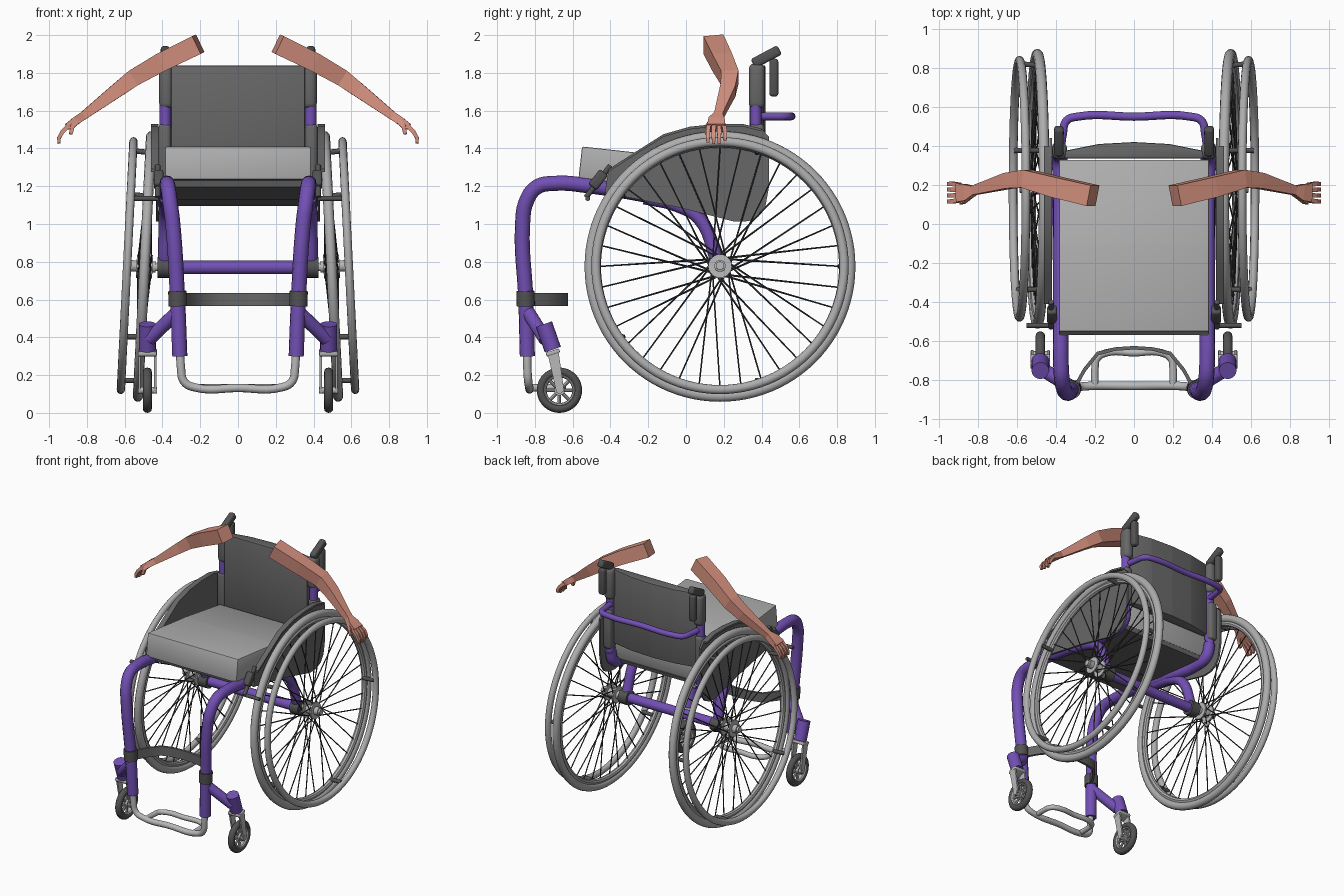
import bpy, bmesh, math
from mathutils import Vector, Matrix

if "Cube" in bpy.data.objects:
    bpy.data.objects.remove(bpy.data.objects["Cube"])


def material(name, r, g, b):
    m = bpy.data.materials.new(name)
    m.diffuse_color = (r, g, b, 1)
    m.use_nodes = True
    m.node_tree.nodes["Principled BSDF"].inputs["Base Color"].default_value = m.diffuse_color
    return m


PURPLE = material("purple paint", 0.17, 0.08, 0.46)
LIGHT = material("light grey", 0.42, 0.42, 0.42)
METAL = material("metal grey", 0.48, 0.48, 0.48)
DARK = material("dark grey", 0.135, 0.135, 0.135)
COAL = material("charcoal", 0.085, 0.085, 0.085)
SPOKE = material("spoke grey", 0.05, 0.05, 0.05)
SKIN = material("skin", 0.66, 0.28, 0.21)


def shade(ob, mat, smooth=True):
    ob.data.materials.clear()
    ob.data.materials.append(mat)
    bpy.ops.object.select_all(action='DESELECT')
    ob.select_set(True)
    bpy.context.view_layer.objects.active = ob
    if smooth:
        bpy.ops.object.shade_smooth_by_angle(angle=math.radians(40))


def finish(name, bm, mat, smooth=True, matrix=None):
    if matrix:
        bm.transform(matrix)
    bmesh.ops.recalc_face_normals(bm, faces=bm.faces)
    me = bpy.data.meshes.new(name)
    bm.to_mesh(me)
    bm.free()
    ob = bpy.data.objects.new(name, me)
    bpy.context.collection.objects.link(ob)
    shade(ob, mat, smooth)


def tube(name, pts, r, mat, flat=1.0):
    """Round tube along a smooth path."""
    cu = bpy.data.curves.new(name, 'CURVE')
    cu.dimensions = '3D'
    cu.bevel_depth, cu.bevel_resolution, cu.use_fill_caps = r, 4, True
    cu.resolution_u = 6
    sp = cu.splines.new('BEZIER')
    sp.bezier_points.add(len(pts) - 1)
    for bp, p in zip(sp.bezier_points, pts):
        bp.co = p
        bp.handle_left_type = bp.handle_right_type = 'AUTO'
    ob = bpy.data.objects.new(name, cu)
    bpy.context.collection.objects.link(ob)
    bpy.ops.object.select_all(action='DESELECT')
    ob.select_set(True)
    bpy.context.view_layer.objects.active = ob
    bpy.ops.object.convert(target='MESH')
    shade(bpy.context.view_layer.objects.active, mat)


def add_rod(bm, p, q, r, segs=16, r2=None):
    p, q = Vector(p), Vector(q)
    m = Matrix.Translation((p + q) / 2) @ (q - p).to_track_quat('Z', 'Y').to_matrix().to_4x4()
    bmesh.ops.create_cone(bm, cap_ends=True, segments=segs, radius1=r, radius2=r2 or r,
                          depth=(q - p).length, matrix=m)


def rod(name, p, q, r, mat, matrix=None, segs=20):
    bm = bmesh.new()
    add_rod(bm, p, q, r, segs)
    finish(name, bm, mat, True, matrix)


def block(name, c, size, mat, tilt=0, bevel=0.012):
    """Bevelled box, tilted about x in degrees."""
    bm = bmesh.new()
    bmesh.ops.create_cube(bm, size=1, matrix=Matrix.Diagonal((*size, 1)))
    bmesh.ops.bevel(bm, geom=bm.edges[:], offset=bevel, segments=3, affect='EDGES', profile=0.5)
    finish(name, bm, mat, True, Matrix.Translation(c) @ Matrix.Rotation(math.radians(tilt), 4, 'X'))


def prism(name, outline, depth, mat, bevel=0):
    """Extrude a 3D outline by the depth vector."""
    bm = bmesh.new()
    f = bm.faces.new([bm.verts.new(p) for p in outline])
    top = bmesh.ops.extrude_face_region(bm, geom=[f])['geom']
    bmesh.ops.translate(bm, vec=depth, verts=[v for v in top if isinstance(v, bmesh.types.BMVert)])
    if bevel:
        bmesh.ops.bevel(bm, geom=bm.edges[:], offset=bevel, segments=2, affect='EDGES', profile=0.5)
    finish(name, bm, mat)


def ring(name, radius, rx, rr, mat, matrix, x=0.0, steps=72, n=12):
    """Torus about the x axis with an oval section."""
    bm = bmesh.new()
    vs = [bm.verts.new((x + rx * math.cos(a), 0, radius + rr * math.sin(a)))
          for a in (i * math.tau / n for i in range(n))]
    es = [bm.edges.new((vs[i], vs[i - 1])) for i in range(n)]
    bmesh.ops.spin(bm, geom=vs + es, axis=(1, 0, 0), cent=(0, 0, 0), angle=math.tau, steps=steps)
    bmesh.ops.remove_doubles(bm, verts=bm.verts, dist=1e-5)
    finish(name, bm, mat, True, matrix)


def limb(bm, secs):
    """Four-sided loft through (centre, half width, half height) sections."""
    cs = [Vector(c) for c, _, _ in secs]
    loops = []
    for i, (c, w, h) in enumerate(secs):
        d = (cs[min(i + 1, len(cs) - 1)] - cs[max(i - 1, 0)]).normalized()
        y = Vector((0, 1, 0))
        y = (y - d * y.dot(d)).normalized()
        u = d.cross(y)
        loops.append([bm.verts.new(cs[i] + y * w * a + u * h * b)
                      for a, b in ((-1, -1), (1, -1), (1, 1), (-1, 1))])
    for A, B in zip(loops, loops[1:]):
        for k in range(4):
            bm.faces.new((A[k - 1], A[k], B[k], B[k - 1]))
    bm.faces.new(loops[0])
    bm.faces.new(loops[-1])


def polar(r, a, x):
    return (x, r * math.cos(a), r * math.sin(a))


# Seat cushion, sling and curved backrest
prism("seat_cushion", [(-0.385, y, z) for y, z in ((-.57, 1.235), (-.55, 1.41), (-.1, 1.36), (.33, 1.295), (.31, 1.125))],
      (0.77, 0, 0), LIGHT, 0.008)
prism("seat_sling", [(-0.36, y, z) for y, z in ((-.53, 1.23), (.31, 1.125), (.3, 1.095), (-.1, 1.13), (-.52, 1.195))],
      (0.72, 0, 0), DARK)
prism("backrest", [(-.355, .335, 1.27), (.355, .335, 1.27), (.355, .375, 1.27), (.18, .41, 1.27), (0, .42, 1.27),
                   (-.18, .41, 1.27), (-.355, .375, 1.27)], (0, 0, 0.57), DARK, 0.008)

# Cross parts: axle bar, rear push bar, calf strap, footrest
rod("axle_crossbar", (-.37, .17, .77), (.37, .17, .77), .036, PURPLE)
tube("rear_push_bar", [(-.375, .38, 1.57), (-.365, .46, 1.57), (-.345, .53, 1.57), (-.29, .55, 1.57), (0, .55, 1.57),
                       (.29, .55, 1.57), (.345, .53, 1.57), (.365, .46, 1.57), (.375, .38, 1.57)], .021, PURPLE)
strap = [(-.31, -.83), (-.26, -.74), (-.19, -.655), (-.1, -.632), (0, -.625), (.1, -.632), (.19, -.655), (.26, -.74), (.31, -.83)]
prism("calf_strap", [(x, y, .565) for x, y in strap] + [(x * .96, y - .018, .565) for x, y in reversed(strap)],
      (0, 0, .07), DARK)
tube("footrest_frame", [(-.305, -.84, .36), (-.302, -.84, .24), (-.285, -.835, .165), (-.23, -.83, .135), (0, -.83, .132),
                        (.23, -.83, .135), (.285, -.835, .165), (.302, -.84, .24), (.305, -.84, .36)], .022, METAL)
tube("footrest_loop", [(-.2, -.83, .133), (-.2, -.74, .133), (-.19, -.69, .133), (-.14, -.66, .133), (0, -.66, .133),
                       (.14, -.66, .133), (.19, -.69, .133), (.2, -.74, .133), (.2, -.83, .133)], .019, METAL)

guard_top = [(-.41, 1.29), (-.27, 1.38), (-.12, 1.475), (.02, 1.515), (.16, 1.53), (.3, 1.53), (.4, 1.505)]
guard_low = [(.44, 1.46), (.44, 1.2), (.42, 1.09), (.385, 1.04), (.33, 1.015), (.26, 1.012), (-.05, 1.09), (-.43, 1.165)]

for s, side in ((-1, "left"), (1, "right")):
    P = lambda *pts: [(s * x, y, z) for x, y, z in pts]

    # Frame side: front leg bending into the seat rail, strut, back post
    tube(side + "_frame_tube", P((.308, -.84, .3), (.32, -.848, .6), (.345, -.865, 1.0), (.36, -.845, 1.12), (.37, -.79, 1.195),
                                 (.375, -.7, 1.215), (.375, -.5, 1.2), (.375, -.1, 1.135), (.378, .24, 1.09),
                                 (.382, .34, 1.12), (.385, .37, 1.21)), .04, PURPLE)
    tube(side + "_axle_strut", P((.38, -.22, 1.14), (.382, -.05, 1.1), (.385, .07, 1.03), (.387, .17, .79)), .036, PURPLE)
    rod(side + "_back_post", *P((.385, .37, 1.19), (.385, .37, 1.64)), .03, PURPLE)
    rod(side + "_axle_clamp", *P((.355, .17, .77), (.425, .17, .77)), .055, COAL)
    rod(side + "_axle", *P((.42, .175, .77), (.56, .18, .77)), .02, METAL)

    # Back post sleeves and push handle
    block(side + "_lower_sleeve", (s * .388, .375, 1.38), (.065, .08, .3), DARK, 0, .02)
    block(side + "_upper_sleeve", (s * .38, .375, 1.73), (.075, .085, .24), DARK, 0, .03)
    block(side + "_handle", (s * .385, .425, 1.885), (.048, .16, .055), COAL, 28, .015)
    block(side + "_handle_grip", (s * .385, .465, 1.775), (.05, .048, .2), COAL, 0, .016)

    # Side guard with outward lip
    prism(side + "_side_guard", [(s * .42, y, z) for y, z in guard_top + guard_low], (s * .014, 0, 0), DARK)
    prism(side + "_guard_lip", [(s * .42, y, z) for y, z in guard_top] + [(s * .42, y, z - .014) for y, z in reversed(guard_top)],
          (s * .04, 0, 0), DARK)

    # Brake lever and bar
    rod(side + "_brake_lever", *P((.425, -.53, 1.14), (.425, -.4, 1.31)), .014, COAL)
    block(side + "_brake_block", (s * .42, -.465, 1.235), (.05, .055, .1), COAL, -38)
    rod(side + "_brake_bar", *P((.42, -.52, 1.135), (.55, -.52, 1.135)), .013, COAL)

    # Big cambered wheel with pushrim
    M = Matrix.Translation((s * .495, .18, .775)) @ Matrix.Rotation(math.radians(-2.9 * s), 4, 'Y')
    ring(side + "_tyre", .688, .027, .029, LIGHT, M, 0, 96)
    ring(side + "_rim", .65, .02, .02, LIGHT, M, 0, 96, 8)
    ring(side + "_pushrim", .657, .022, .024, LIGHT, M, s * .092, 96)
    bm = bmesh.new()
    for i in range(5):
        a = i * math.tau / 5
        add_rod(bm, polar(.635, a, 0), polar(.64, a, s * .09), .014, 10)
    finish(side + "_pushrim_stubs", bm, COAL, True, M)
    bm = bmesh.new()
    for i in range(36):
        a = i * math.tau / 36
        twist = .9 if i % 4 < 2 else -.9
        add_rod(bm, polar(.05, a + twist, .035 * (-1) ** i), polar(.64, a, 0), .0042, 5)
    finish(side + "_spokes", bm, SPOKE, False, M)
    bm = bmesh.new()
    for x0, x1, r in ((-.06, .075, .03), (-.043, -.028, .062), (.028, .043, .062), (.07, .09, .022)):
        add_rod(bm, (s * x0, 0, 0), (s * x1, 0, 0), r, 24)
    finish(side + "_hub", bm, METAL, True, M)

    # Calf strap clamp, caster arm and tilted housing
    rod(side + "_leg_clamp", *P((.319, -.848, .565), (.322, -.85, .645)), .048, COAL)
    rod(side + "_caster_arm", *P((.315, -.84, .54), (.47, -.745, .39)), .036, PURPLE)
    rod(side + "_caster_housing", *P((.48, -.752, .47), (.48, -.705, .335)), .045, PURPLE)

    # Caster fork and wheel
    block(side + "_fork_crown", (s * .48, -.705, .32), (.1, .075, .022), METAL, 18, .006)
    for k in (-1, 1):
        c = s * .48 + k * .042
        prism(side + "_fork_leg", [(c - .006, -.735, .325), (c - .006, -.675, .325), (c - .006, -.645, .115), (c - .006, -.685, .105)],
              (.012, 0, 0), METAL)
    C = Matrix.Translation((s * .48, -.67, .12))
    ring(side + "_caster_tyre", .098, .024, .022, COAL, C, 0, 40)
    ring(side + "_caster_rim", .078, .018, .01, METAL, C, 0, 40, 8)
    bm = bmesh.new()
    add_rod(bm, (-.05, 0, 0), (.05, 0, 0), .018)
    add_rod(bm, (-.022, 0, 0), (.022, 0, 0), .028)
    for i in range(8):
        add_rod(bm, (0, 0, 0), polar(.078, i * math.tau / 8, 0), .009, 8)
    finish(side + "_caster_hub", bm, METAL, True, C)

    # Flat-faced arm with hand, fingers and thumb
    bm = bmesh.new()
    A = lambda x, y, z, w, h: ((s * x, y, z), w, h)
    limb(bm, [A(.21, .145, 1.952, .054, .052), A(.4, .19, 1.86, .052, .05), A(.55, .232, 1.775, .046, .045),
              A(.64, .222, 1.708, .04, .038), A(.82, .172, 1.572, .023, .022), A(.86, .162, 1.545, .042, .022),
              A(.905, .16, 1.515, .048, .017)])
    for k in range(4):
        y, drop = .122 + .026 * k, (.006, 0, .002, .014)[k]
        y2 = .116 + .03 * k
        limb(bm, [A(.893, y, 1.523, .011, .012), A(.93, y2, 1.488, .011, .011), A(.948, y2, 1.455, .010, .010),
                  A(.947, y2, 1.425 + drop, .008, .008)])
    limb(bm, [A(.85, .14, 1.545, .016, .014), A(.878, .115, 1.515, .013, .012), A(.885, .11, 1.475, .009, .009)])
    finish(side + "_arm", bm, SKIN, False)
